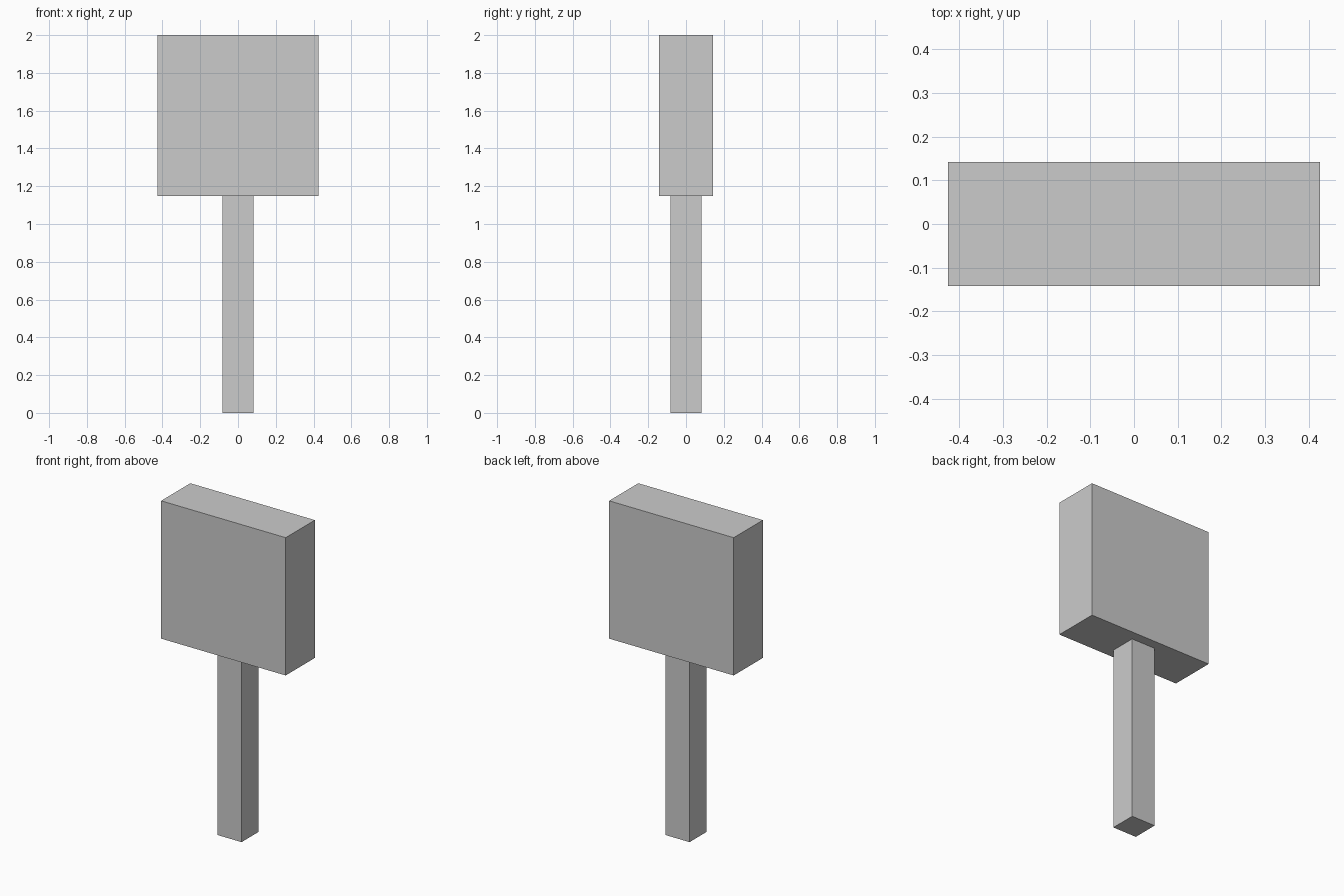
import bpy

if "Cube" in bpy.data.objects:
    bpy.data.objects.remove(bpy.data.objects["Cube"])

HEAD_BOTTOM = 1.147
TOP = 2.0


def box(name, width, depth, z0, z1):
    """Axis-aligned box centred on x = y = 0 between two heights."""
    bpy.ops.mesh.primitive_cube_add(size=1, location=(0, 0, (z0 + z1) / 2))
    obj = bpy.context.object
    obj.name = name
    obj.scale = (width, depth, z1 - z0)
    bpy.ops.object.transform_apply(location=False, rotation=False, scale=True)
    return obj


# Square handle standing on the ground
box("handle", 0.164, 0.164, 0.0, HEAD_BOTTOM)

# Flat block head on top of the handle
box("head", 0.853, 0.285, HEAD_BOTTOM, TOP)
